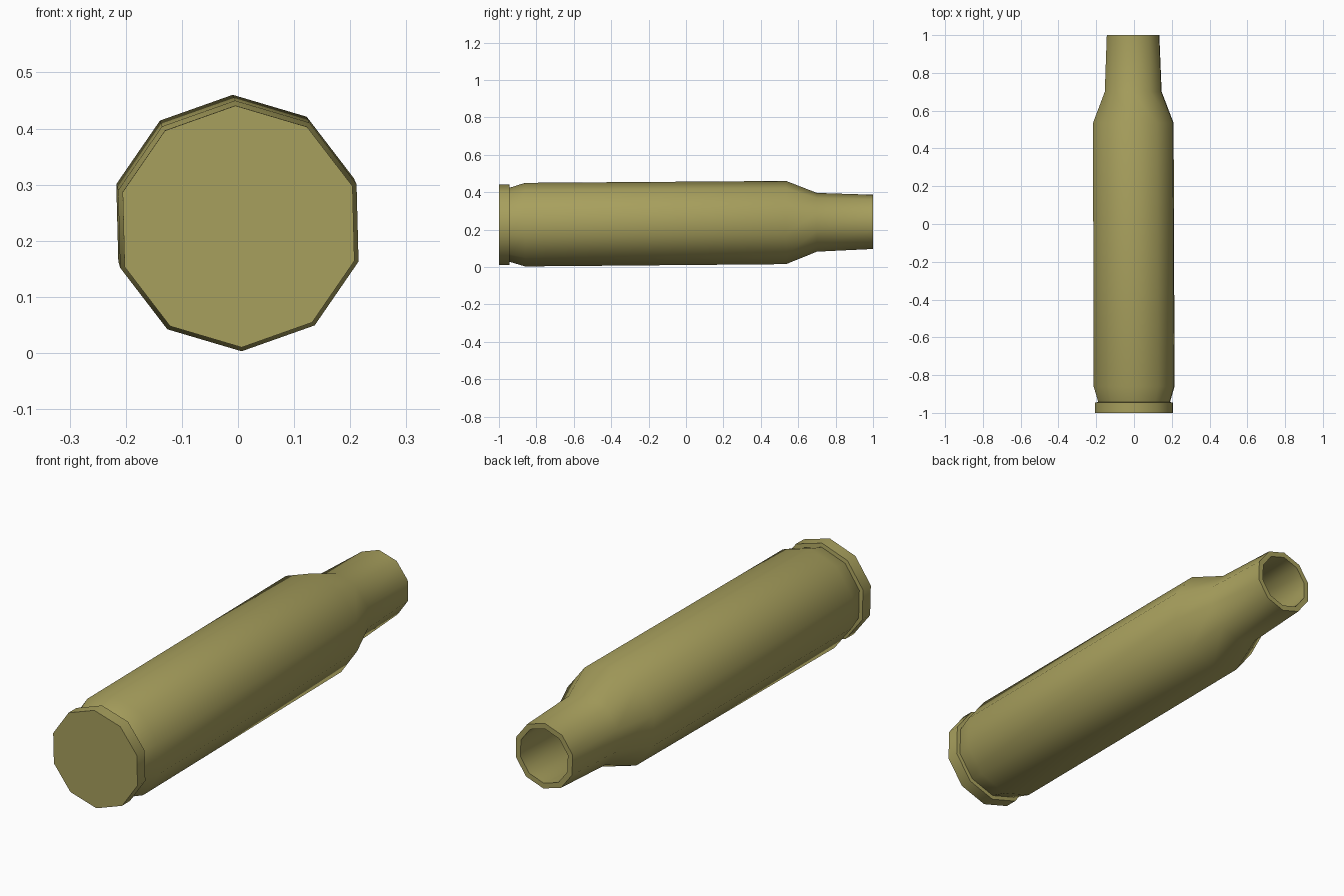
import bpy, bmesh, math

if "Cube" in bpy.data.objects:
    bpy.data.objects.remove(bpy.data.objects["Cube"])

SIDES = 10
ROLL = math.radians(1.5)

brass = bpy.data.materials.new("dull_brass")
brass.diffuse_color = (0.39, 0.35, 0.11, 1)
brass.use_nodes = True
brass.node_tree.nodes["Principled BSDF"].inputs["Base Color"].default_value = brass.diffuse_color

# (y, radius) profile: closed base, rim, groove, body, shoulder, neck, then the hollow inside
profile = [
    (-1.0, 0.2155), (-0.945, 0.2155), (-0.943, 0.198), (-0.86, 0.2235),
    (0.535, 0.2225), (0.70, 0.157), (1.0, 0.145),
    (1.0, 0.121), (0.69, 0.132), (0.52, 0.195), (-0.80, 0.195),
]


def ring(bm, y, r):
    # the casing lies very slightly tilted along its length
    cx, cz = -0.002 - 0.003 * y, 0.2335 + 0.008 * y
    verts = []
    for i in range(SIDES):
        a = ROLL + 2 * math.pi * i / SIDES
        verts.append(bm.verts.new((cx - r * math.sin(a), y, cz + r * math.cos(a))))
    return verts


bm = bmesh.new()
rings = [ring(bm, y, r) for y, r in profile]
for a, b in zip(rings, rings[1:]):
    for i in range(SIDES):
        j = (i + 1) % SIDES
        bm.faces.new((a[i], a[j], b[j], b[i]))
# base plate and the floor of the hollow
bm.faces.new(rings[0])
bm.faces.new(rings[-1])
bmesh.ops.recalc_face_normals(bm, faces=bm.faces)

mesh = bpy.data.meshes.new("cartridge_casing")
bm.to_mesh(mesh)
bm.free()
mesh.materials.append(brass)
casing = bpy.data.objects.new("cartridge_casing", mesh)
bpy.context.collection.objects.link(casing)

# smooth around the barrel, crisp at the rim and mouth
bpy.context.view_layer.objects.active = casing
casing.select_set(True)
bpy.ops.object.shade_smooth_by_angle(angle=math.radians(45))
